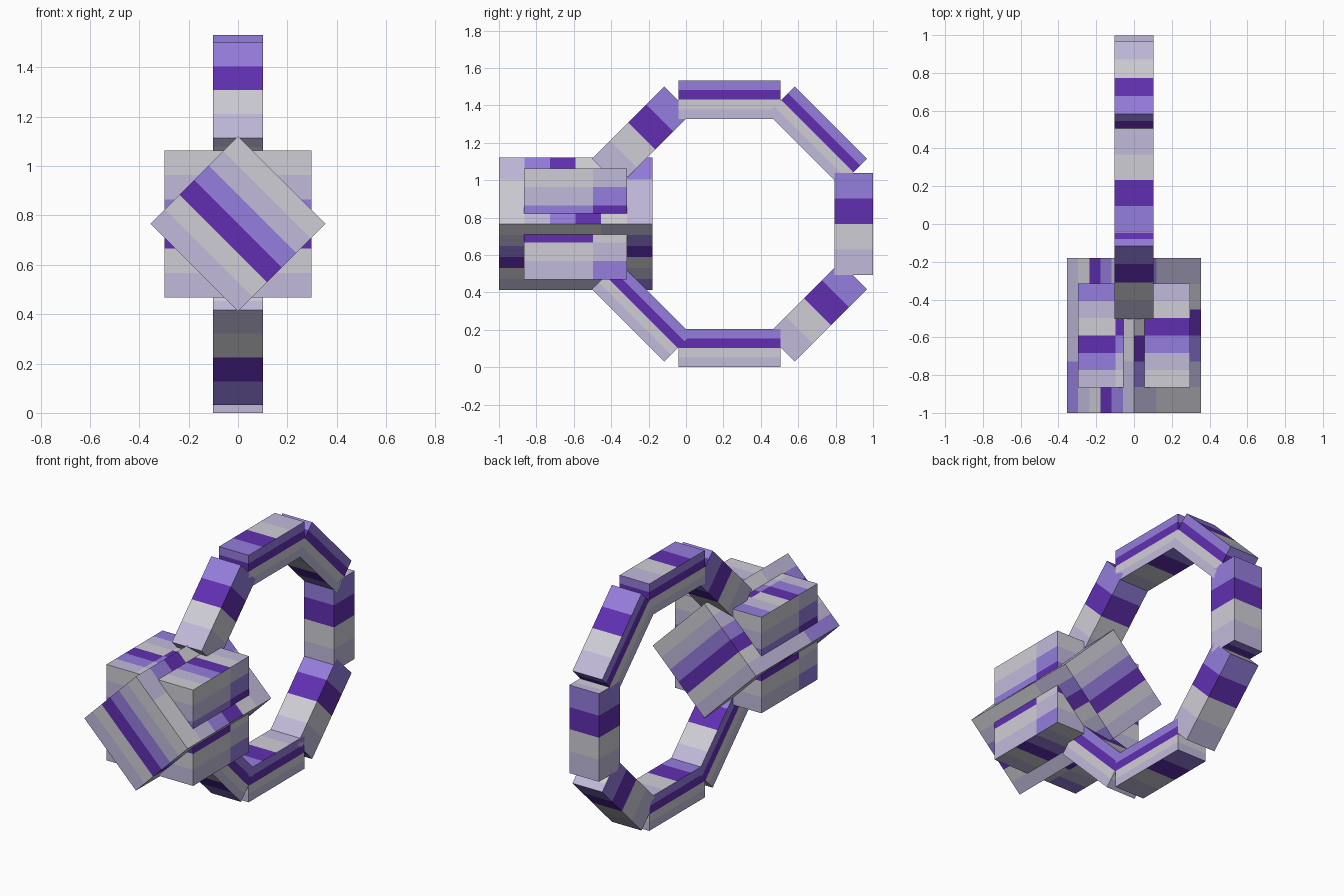
import bpy
import bmesh
import math
from mathutils import Matrix, Vector

cube = bpy.data.objects.get("Cube")
if cube:
    bpy.data.objects.remove(cube, do_unlink=True)


def linear(c):
    c /= 255
    return c / 12.92 if c <= 0.04045 else ((c + 0.055) / 1.055) ** 2.4


def material(name, rgb):
    mat = bpy.data.materials.new(name)
    mat.use_nodes = True
    col = (*[linear(c) for c in rgb], 1)
    mat.diffuse_color = col
    bsdf = mat.node_tree.nodes["Principled BSDF"]
    bsdf.inputs["Base Color"].default_value = col
    bsdf.inputs["Roughness"].default_value = 0.8
    return mat


# Stripe colours in repeating order, from the bottom up
STRIPES = [
    material("lavender", (193, 186, 219)),
    material("pale grey", (208, 206, 214)),
    material("deep purple", (97, 47, 177)),
    material("light purple", (149, 125, 221)),
]


def cut(bm, point, normal, wanted):
    """Slice only the faces whose normal passes the test."""
    faces = [f for f in bm.faces if wanted(f.normal)]
    edges = {e for f in faces for e in f.edges}
    verts = {v for f in faces for v in f.verts}
    bmesh.ops.bisect_plane(bm, geom=faces + list(edges) + list(verts),
                           plane_co=point, plane_no=normal, dist=1e-5)
    bm.normal_update()


def striped_box(name, size, loc, rot=(0, 0, 0), count=4, stepped=False):
    """Box with `count` stripes per side; stepped boxes offset one third by a stripe."""
    bm = bmesh.new()
    bmesh.ops.create_cube(bm, size=1)
    bm.normal_update()

    def is_cap(n):
        return abs(n.z) > 0.5

    for i in range(1, count):
        t = i / count - 0.5
        cut(bm, (0, 0, t), (0, 0, 1), lambda n: not is_cap(n))
        cut(bm, (0, t, 0), (0, 1, 0), is_cap)
    if stepped:
        cut(bm, (-1 / 6, 0, 0), (1, 0, 0), is_cap)
        for s in (1, -1):
            cut(bm, (0, s / 6, 0), (0, 1, 0), lambda n: n.x * s > 0.5)

    # Colour each stripe by its place on the face
    for f in bm.faces:
        c, n = f.calc_center_median(), f.normal
        if is_cap(n):
            along, across = -c.y * math.copysign(1, n.z), -c.x
        else:
            along, across = c.z, c.y * n.x
        k = math.floor((along + 0.5) * count)
        if stepped and across > 1 / 6:
            k -= 1
        f.material_index = k % 4

    bm.transform(Matrix.Diagonal(Vector((*size, 1))))
    mesh = bpy.data.meshes.new(name)
    bm.to_mesh(mesh)
    bm.free()
    for mat in STRIPES:
        mesh.materials.append(mat)
    obj = bpy.data.objects.new(name, mesh)
    obj.location = loc
    obj.rotation_euler = rot
    bpy.context.collection.objects.link(obj)
    return obj


# Ring band: seven bars of an octagon, open at the front
CY, CZ, RADIUS = 0.2325, 0.766, 0.664
THICK, LENGTH = 0.204, 0.546
LYING = (THICK, LENGTH, THICK)
STANDING = (THICK, THICK, LENGTH)
BARS = [
    ("band_back", 0, STANDING),
    ("band_upper_back", 45, LYING),
    ("band_top", 90, LYING),
    ("band_upper_front", 135, STANDING),
    ("band_lower_front", 225, LYING),
    ("band_bottom", 270, LYING),
    ("band_lower_back", 315, STANDING),
]
for name, angle, size in BARS:
    a = math.radians(angle)
    tilt = math.radians(-45) if angle % 90 else 0
    striped_box(name, size,
                (0, CY + RADIUS * math.cos(a), CZ + RADIUS * math.sin(a)),
                (tilt, 0, 0))

# Gem: an upright block crossed by a longer block turned on its corner
striped_box("gem_block", (0.595, 0.55, 0.595), (0, -0.59, CZ),
            count=6, stepped=True)
striped_box("gem_core", (0.501, 0.82, 0.501), (0, -0.59, CZ),
            (0, math.radians(45), 0), count=6, stepped=True)
